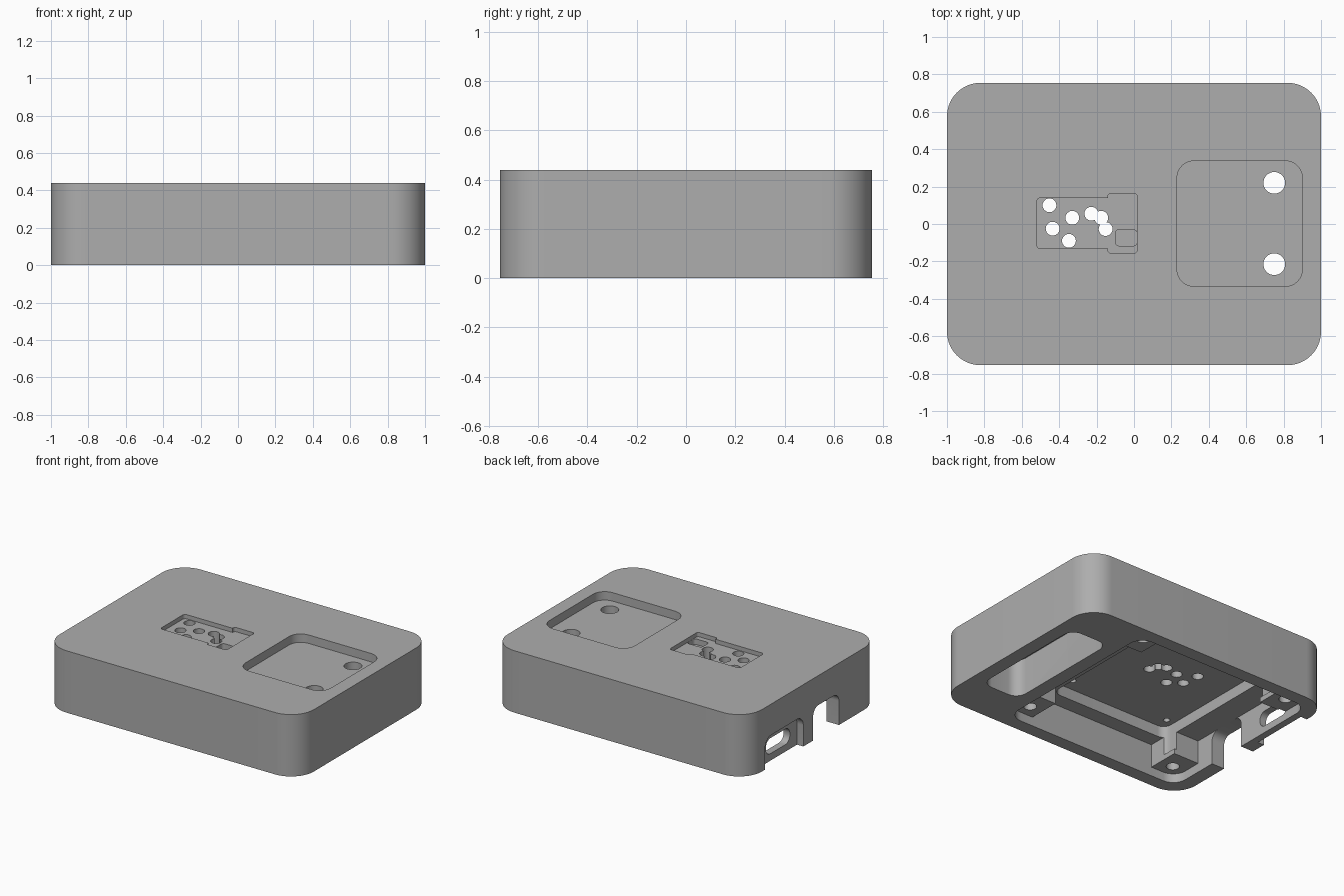
import bpy, bmesh, math

old = bpy.data.objects.get("Cube")
if old:
    bpy.data.objects.remove(old, do_unlink=True)

grey = bpy.data.materials.new("plain grey")
grey.use_nodes = True
colour = (0.42, 0.42, 0.42, 1)
grey.diffuse_color = colour
grey.node_tree.nodes["Principled BSDF"].inputs["Base Color"].default_value = colour


def rounded(x0, x1, y0, y1, r, steps=8):
    """Outline of a rectangle with rounded corners."""
    pts = []
    corners = [(x1 - r, y1 - r), (x0 + r, y1 - r), (x0 + r, y0 + r), (x1 - r, y0 + r)]
    for q, (cx, cy) in enumerate(corners):
        for i in range(steps + 1):
            a = math.radians(90) * (q + i / steps)
            pts.append((cx + r * math.cos(a), cy + r * math.sin(a)))
    return pts


def circle(cx, cy, r, n=32):
    return [(cx + r * math.cos(math.tau * i / n), cy + r * math.sin(math.tau * i / n)) for i in range(n)]


def box(x0, x1, y0, y1):
    return [(x1, y1), (x0, y1), (x0, y0), (x1, y0)]


def prism(name, pts, lo, hi, axis="z"):
    """Extrude an outline along z, or along x for a (y, z) outline."""
    bm = bmesh.new()
    put = (lambda p: (p[0], p[1], lo)) if axis == "z" else (lambda p: (lo, p[0], p[1]))
    face = bm.faces.new([bm.verts.new(put(p)) for p in pts])
    new = bmesh.ops.extrude_face_region(bm, geom=[face])["geom"]
    d = hi - lo
    bmesh.ops.translate(bm, vec=(0, 0, d) if axis == "z" else (d, 0, 0),
                        verts=[v for v in new if isinstance(v, bmesh.types.BMVert)])
    bmesh.ops.recalc_face_normals(bm, faces=bm.faces)
    mesh = bpy.data.meshes.new(name)
    bm.to_mesh(mesh)
    bm.free()
    mesh.materials.append(grey)
    obj = bpy.data.objects.new(name, mesh)
    bpy.context.collection.objects.link(obj)
    return obj


case = prism("case_body", rounded(-1, 1, -0.755, 0.755, 0.18, 16), 0, 0.44)


def cut(pts, lo, hi, axis="z"):
    tool = prism("cutter", pts, lo, hi, axis)
    mod = case.modifiers.new("cut", "BOOLEAN")
    mod.operation, mod.solver, mod.object = "DIFFERENCE", "EXACT", tool
    bpy.ops.object.select_all(action="DESELECT")
    bpy.context.view_layer.objects.active = case
    case.select_set(True)
    bpy.ops.object.modifier_apply(modifier=mod.name)
    bpy.data.objects.remove(tool, do_unlink=True)


# Underside opening, then the cavity that leaves four corner bosses
cut(rounded(-0.9, 0.5, -0.66, 0.66, 0.1), -0.1, 0.064)
cut(box(-0.7, 0.3, -0.66, 0.66), -0.1, 0.23)
cut(box(-0.9, 0.5, -0.43, 0.43), -0.1, 0.23)

# Screw holes in the bosses
for x in (-0.8, 0.4):
    for y in (-0.565, 0.565):
        cut(circle(x, y, 0.043), 0, 0.25)

# Board recess in the cavity ceiling, with small pilot holes
cut(rounded(-0.72, 0.22, -0.55, 0.55, 0.06), 0.1, 0.31)
for x in (-0.66, 0.13):
    for y in (-0.46, 0.46):
        cut(circle(x, y, 0.022, 16), 0.2, 0.36)

# Long pocket under the right end
cut(rounded(0.6, 0.9, -0.45, 0.45, 0.08), -0.1, 0.265)

# Square tray in the top with two through holes
cut(rounded(0.23, 0.9, -0.333, 0.337, 0.09), 0.38, 0.6)
for y in (-0.215, 0.22):
    cut(circle(0.75, y, 0.058), 0.2, 0.5)

# Stepped sensor recess in the top
cut(rounded(-0.52, -0.1, -0.132, 0.14, 0.02, 4), 0.41, 0.6)
cut(rounded(-0.14, 0.017, -0.155, 0.162, 0.015, 4), 0.41, 0.6)
cut(rounded(-0.1, 0.016, -0.117, -0.03, 0.02, 4), 0.37, 0.5)

# Sensor holes
for x, y in [(-0.452, 0.1), (-0.435, -0.025), (-0.33, 0.033), (-0.348, -0.09),
             (-0.228, 0.055), (-0.175, 0.033), (-0.152, -0.027)]:
    cut(circle(x, y, 0.037, 24), 0.25, 0.5)

# Port recess, port slot and cable notch in the end wall
cut(rounded(0.11, 0.54, -0.2, 0.22, 0.07), -1.1, -0.95, "x")
cut(rounded(0.19, 0.46, 0.05, 0.16, 0.05), -1.1, -0.85, "x")
cut(rounded(-0.29, 0.0, -0.2, 0.23, 0.06), -1.1, -0.85, "x")

bpy.ops.object.shade_smooth_by_angle(angle=math.radians(30))
